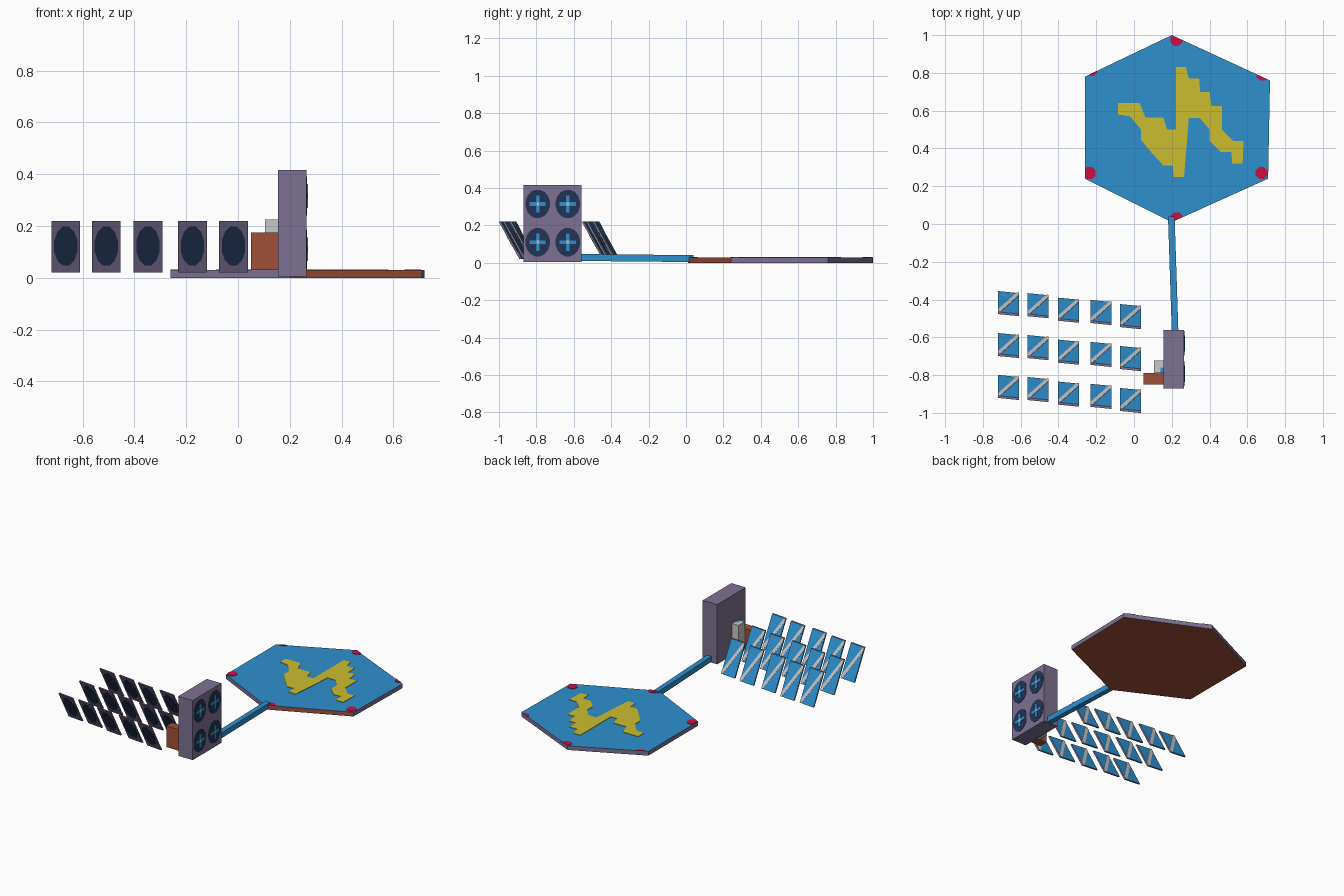
import bpy, bmesh, math
from mathutils import Vector

if "Cube" in bpy.data.objects:
    bpy.data.objects.remove(bpy.data.objects["Cube"])


def material(name, r, g, b):
    m = bpy.data.materials.new(name)
    lin = [((c / 255 + 0.055) / 1.055) ** 2.4 for c in (r, g, b)]
    m.diffuse_color = (*lin, 1)
    m.use_nodes = True
    m.node_tree.nodes["Principled BSDF"].inputs["Base Color"].default_value = m.diffuse_color
    return m


BLUE = material("bright blue", 46, 144, 206)
PURPLE = material("grey purple", 126, 113, 146)
NAVY = material("dark navy", 34, 52, 86)
BROWN = material("rust brown", 160, 80, 58)
YELLOW = material("paint yellow", 204, 190, 46)
RED = material("marker red", 206, 14, 70)
GREY = material("light grey", 200, 200, 200)


def finish(bm, name, mats, rule=None):
    bmesh.ops.recalc_face_normals(bm, faces=bm.faces)
    bm.normal_update()
    if rule:
        for f in bm.faces:
            f.material_index = rule(f)
    me = bpy.data.meshes.new(name)
    bm.to_mesh(me)
    bm.free()
    for m in mats:
        me.materials.append(m)
    ob = bpy.data.objects.new(name, me)
    bpy.context.collection.objects.link(ob)
    return ob


def prism(name, loop, offset, mats, rule=None, clip=None):
    """Extrude a 3D loop by an offset; clip keeps what lies inside an outline."""
    bm = bmesh.new()
    face = bm.faces.new([bm.verts.new(p) for p in loop])
    if clip:
        for i, a in enumerate(clip):
            b = clip[(i + 1) % len(clip)]
            bmesh.ops.bisect_plane(bm, geom=bm.verts[:] + bm.edges[:] + bm.faces[:],
                                   plane_co=(*a, 0), plane_no=(b[1] - a[1], a[0] - b[0], 0),
                                   clear_outer=True)
    ext = bmesh.ops.extrude_face_region(bm, geom=bm.faces[:], use_keep_orig=True)
    verts = [g for g in ext["geom"] if isinstance(g, bmesh.types.BMVert)]
    bmesh.ops.translate(bm, verts=verts, vec=Vector(offset))
    return finish(bm, name, mats, rule)


def box(name, x0, x1, y0, y1, z0, z1, mat):
    loop = [(x0, y0, z0), (x1, y0, z0), (x1, y1, z0), (x0, y1, z0)]
    return prism(name, loop, (0, 0, z1 - z0), [mat])


def oval(cx, cy, rx, ry, n):
    return [(cx + rx * math.cos(2 * math.pi * (i + .5) / n),
             cy + ry * math.sin(2 * math.pi * (i + .5) / n)) for i in range(n)]


# Hexagonal platform: blue top, brown underside and front-right side
HEX = [(0.2, 0.01), (0.71, 0.24), (0.72, 0.76), (0.2, 1.0), (-0.26, 0.78), (-0.26, 0.24)]


def platform_rule(f):
    n = f.normal
    if n.z > 0.5:
        return 0
    if n.z < -0.5 or (n.x > 0.1 and n.y < -0.3):
        return 1
    return 2


prism("platform", [(x, y, 0) for x, y in HEX], (0, 0, 0.029),
      [BLUE, BROWN, PURPLE], platform_rule)

# Painted stepped zigzag on the platform
ZIG = [(-.085, .64), (.03, .64), (.06, .565), (.155, .565), (.175, .5), (.222, .5),
       (.222, .83), (.275, .83), (.29, .77), (.345, .77), (.35, .7), (.4, .7),
       (.41, .625), (.465, .625), (.465, .5), (.525, .44), (.58, .44), (.575, .32),
       (.52, .32), (.515, .38), (.46, .38), (.4, .44), (.4, .5), (.35, .56), (.29, .56),
       (.265, .25), (.21, .25), (.205, .31), (.155, .31), (.095, .375), (.037, .445),
       (.037, .5), (-.02, .57), (-.085, .58)]
prism("painted_zigzag", [(x, y, 0.028) for x, y in ZIG], (0, 0, 0.004), [YELLOW])

# Red corner markers, trimmed to the platform edge
for i, (x, y) in enumerate([(.225, .975), (.68, .79), (.675, .27), (.225, .03),
                            (-.235, .27), (-.225, .815)]):
    prism(f"corner_marker_{i + 1}", [(a, b, 0.028) for a, b in oval(x, y, .034, .034, 8)],
          (0, 0, 0.004), [RED], clip=HEX)

# Pipe from the platform to the cooling unit
pipe = prism("connecting_pipe", [(.2, -.57, .01), (.235, -.57, .01), (.235, -.57, .047),
                                 (.2, -.57, .047)], (-.02, .61, -.006), [BLUE])

# Cooling unit with four fans on its right face
box("cooling_unit", .155, .265, -.87, -.56, .005, .415, PURPLE)
for i, cy in enumerate((-.793, -.632)):
    for j, cz in enumerate((.11, .315)):
        tag = f"{i + 1}_{j + 1}"
        prism("fan_disc_" + tag, [(.264, y, z) for y, z in oval(cy, cz, .066, .077, 16)],
              (.003, 0, 0), [NAVY])
        box("fan_blade_flat_" + tag, .265, .269, cy - .043, cy + .043, cz - .01, cz + .01, BLUE)
        box("fan_blade_tall_" + tag, .265, .2695, cy - .01, cy + .01, cz - .046, cz + .046, BLUE)
        box("fan_hub_" + tag, .265, .271, cy - .006, cy + .006, cz - .008, cz + .008, GREY)

# Control boxes behind the cooling unit
box("battery_box", .05, .16, -.85, -.79, .03, .175, BROWN)
box("control_box", .105, .16, -.79, -.722, .03, .224, GREY)
box("control_box_cover", .14, .156, -.789, -.76, .222, .2255, BLUE)

# Field of tilted solar panels, sloping down towards the back
COLUMNS = [(-.72, -.355), (-.564, -.366), (-.403, -.39), (-.231, -.402), (-.073, -.424)]
for row in range(3):
    for col, (x0, yb) in enumerate(COLUMNS):
        tag = f"{row + 1}_{col + 1}"

        def at(u, v, d):
            return (x0 + .111 * u, yb - .222 * row - .11 * v - .011 * u - d, .02 + .2 * v)

        prism("solar_panel_" + tag, [at(0, 0, 0), at(1, 0, 0), at(1, 1, 0), at(0, 1, 0)],
              (0, -.012, 0), [PURPLE, BLUE], lambda f: int(f.normal.y > .5))
        prism("panel_back_plate_" + tag,
              [at(u, v, .011) for u, v in oval(.5, .51, .42, .39, 12)],
              (0, -.003, 0), [NAVY])
        prism("panel_stripe_" + tag,
              [at(u, v, .001) for u, v in ((0, 1), (0, .89), (.89, 0), (1, 0), (1, .11), (.11, 1))],
              (0, .003, 0), [GREY])
